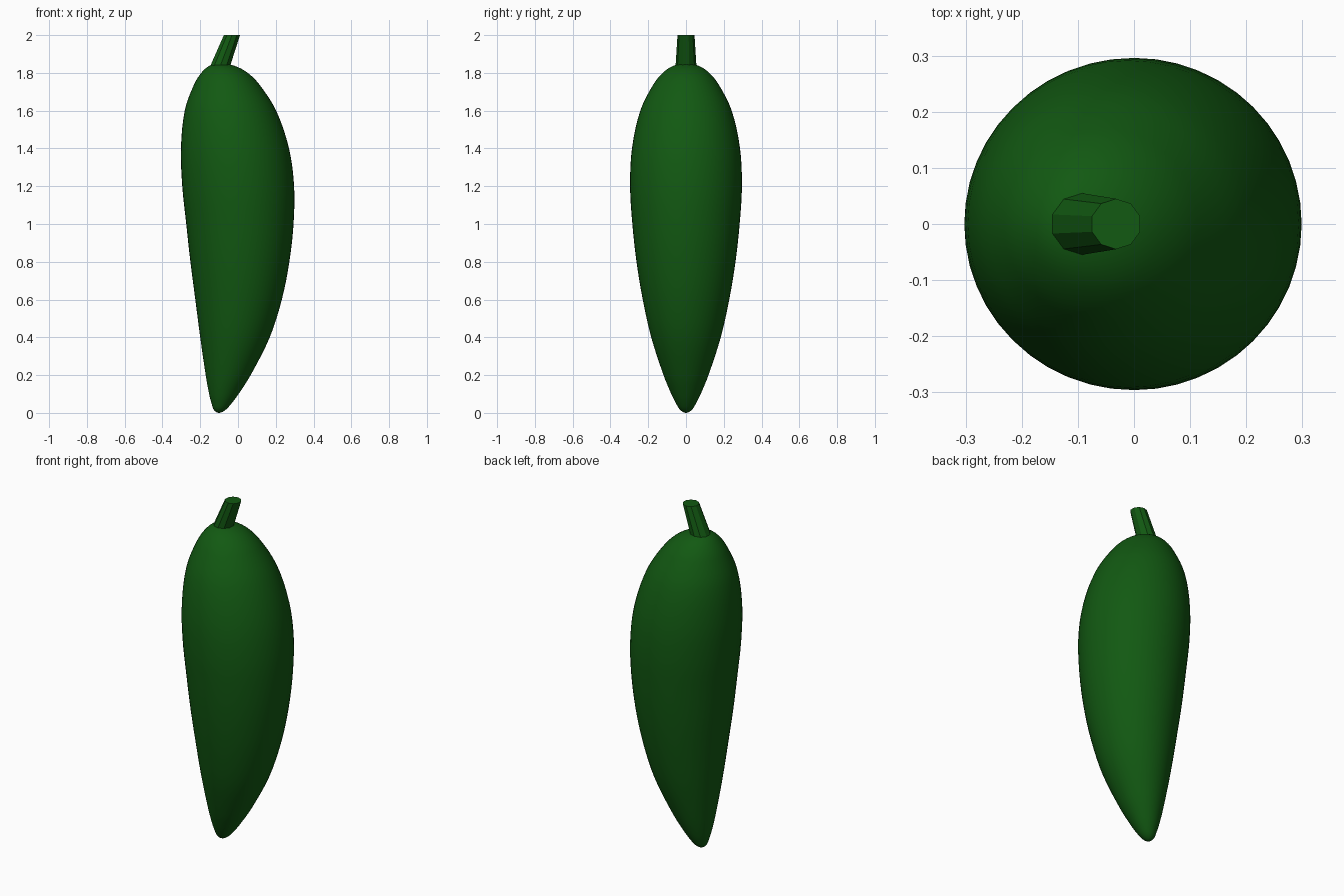
import bpy, bmesh, math
from mathutils import Vector
from mathutils.geometry import interpolate_bezier

cube = bpy.data.objects.get("Cube")
if cube:
    bpy.data.objects.remove(cube, do_unlink=True)

# Single deep green for body and stem
green = bpy.data.materials.new("deep_green")
green.use_nodes = True
colour = (0.006, 0.1, 0.006, 1)
green.diffuse_color = colour
green.node_tree.nodes["Principled BSDF"].inputs["Base Color"].default_value = colour


def smooth_path(points, steps):
    """Smooth curve through stations, flat across both poles."""
    pts = [Vector(p) for p in points]
    flip = lambda p: Vector((p.x, -p.y, p.z))
    ext = [flip(pts[1])] + pts + [flip(pts[-2])]
    tangents = [(ext[i + 2] - ext[i]).normalized() for i in range(len(pts))]
    path = [pts[0]]
    for a, b, ta, tb in zip(pts, pts[1:], tangents, tangents[1:]):
        reach = (b - a).length / 3
        path += interpolate_bezier(a, a + ta * reach, b - tb * reach, b, steps + 1)[1:]
    return path


def loft(name, stations, sides, turn=0.0):
    """Skin circular sections given as (centre x, radius, z)."""
    bm = bmesh.new()
    rings = []
    for cx, r, z in stations:
        if r < 0.001:
            rings.append([bm.verts.new((cx, 0, z))] * sides)
            continue
        angles = [turn + math.tau * i / sides for i in range(sides)]
        rings.append([bm.verts.new((cx + r * math.cos(a), r * math.sin(a), z)) for a in angles])
    for low, high in zip(rings, rings[1:]):
        for i in range(sides):
            j = (i + 1) % sides
            bm.faces.new(dict.fromkeys((low[i], low[j], high[j], high[i])))
    for ring in (rings[0], rings[-1]):
        if ring[0] is not ring[1]:
            bm.faces.new(ring)
    bmesh.ops.recalc_face_normals(bm, faces=bm.faces)
    mesh = bpy.data.meshes.new(name)
    bm.to_mesh(mesh)
    bm.free()
    mesh.materials.append(green)
    obj = bpy.data.objects.new(name, mesh)
    bpy.context.collection.objects.link(obj)
    return obj


# Pod: round sections along a gently bowed centre line
pod_stations = [
    (-0.10, 0, 0), (-0.097, 0.03, 0.015), (-0.087, 0.053, 0.05), (-0.075, 0.078, 0.1),
    (-0.052, 0.119, 0.2), (-0.016, 0.184, 0.4), (0.003, 0.229, 0.6), (0.01, 0.262, 0.8),
    (0.01, 0.284, 1.0), (0.001, 0.296, 1.2), (-0.016, 0.286, 1.4), (-0.04, 0.242, 1.6),
    (-0.06, 0.172, 1.74), (-0.072, 0.12, 1.803), (-0.085, 0.065, 1.838), (-0.093, 0, 1.85),
]
pod = loft("pepper_pod", smooth_path(pod_stations, 4), 48)
for face in pod.data.polygons:
    face.use_smooth = True

# Stem: leaning, tapered, flat-sided
loft("stem", [(-0.093, 0.055, 1.84), (-0.032, 0.045, 2.0)], 10, math.pi / 10)
